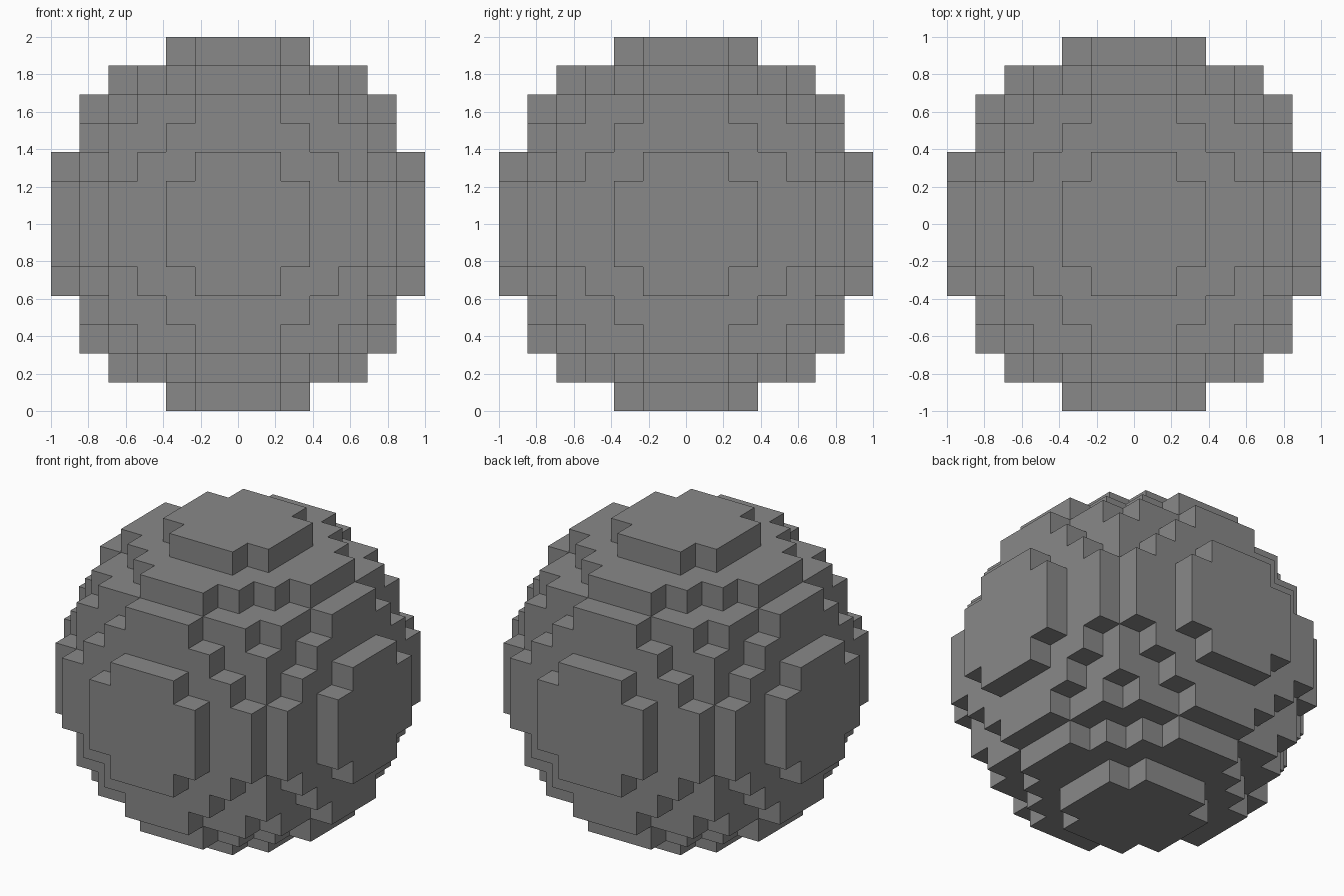
import bpy
import bmesh
from math import radians
from mathutils import Vector

# Remove the default cube
cube = bpy.data.objects.get("Cube")
if cube:
    bpy.data.objects.remove(cube, do_unlink=True)

CELLS = 13               # blocks across the ball
SIZE = 2 / CELLS         # edge length of one block
REACH = CELLS // 2
CENTRE = Vector((0, 0, 1))


def make_material(name, colour):
    mat = bpy.data.materials.new(name)
    mat.use_nodes = True
    mat.diffuse_color = colour
    mat.node_tree.nodes["Principled BSDF"].inputs["Base Color"].default_value = colour
    return mat


def filled(cell):
    """A block belongs to the ball when its middle lies inside the radius."""
    return cell.length_squared <= (CELLS / 2) ** 2


def add_side(bm, cell, normal):
    """Add one outward-facing square side of a block."""
    u = Vector((normal.y, normal.z, normal.x))
    v = normal.cross(u)
    middle = cell + normal / 2
    corners = [(-u - v), (u - v), (u + v), (-u + v)]
    bm.faces.new([bm.verts.new((middle + c / 2) * SIZE + CENTRE) for c in corners])


# Block ball: only the exposed sides of the blocks
directions = [Vector([s if i == axis else 0 for i in range(3)])
              for axis in range(3) for s in (-1, 1)]
span = range(-REACH, REACH + 1)
bm = bmesh.new()
for x in span:
    for y in span:
        for z in span:
            cell = Vector((x, y, z))
            if filled(cell):
                for normal in directions:
                    if not filled(cell + normal):
                        add_side(bm, cell, normal)

# Weld the sides and merge flat areas into single faces
bmesh.ops.remove_doubles(bm, verts=bm.verts, dist=SIZE / 100)
bmesh.ops.dissolve_limit(bm, angle_limit=radians(1), verts=bm.verts, edges=bm.edges)

mesh = bpy.data.meshes.new("block_ball")
bm.to_mesh(mesh)
bm.free()
mesh.materials.append(make_material("stone grey", (0.25, 0.25, 0.25, 1)))
ball = bpy.data.objects.new("block_ball", mesh)
bpy.context.scene.collection.objects.link(ball)
